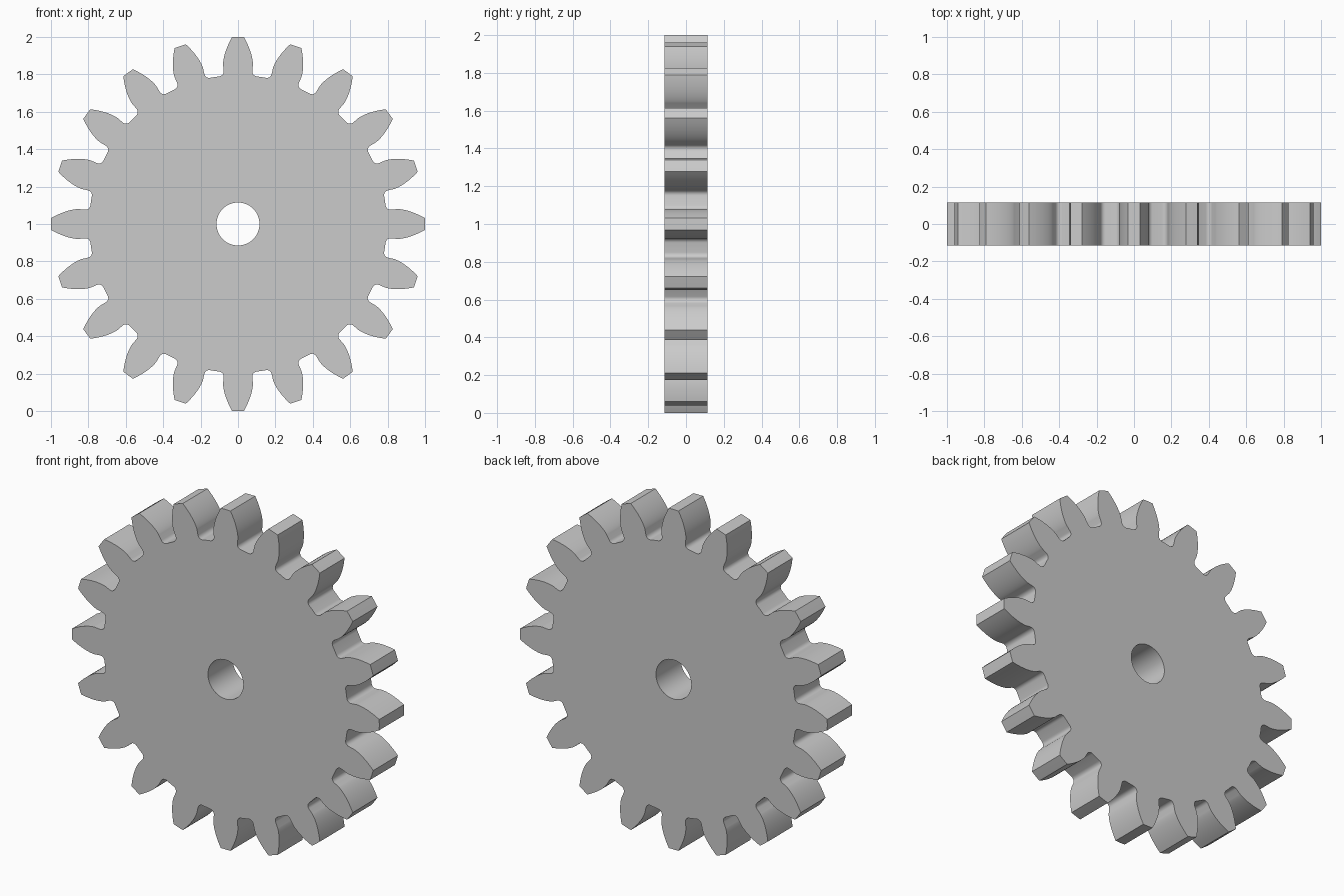
import bpy
from math import sin, cos, tan, acos, asin, atan2, pi, radians, sqrt

if "Cube" in bpy.data.objects:
    bpy.data.objects.remove(bpy.data.objects["Cube"])

TEETH = 20
R_TIP = 1.0
MODULE = 2 * R_TIP / (TEETH + 2)
R_PITCH = MODULE * TEETH / 2
R_ROOT = R_PITCH - 1.25 * MODULE
R_BASE = R_PITCH * cos(radians(20))
FILLET = 0.026
HALF_WIDTH = 0.115
R_BORE = 0.115


def inv(a):
    return tan(a) - a


# Half tooth in polar form (radius, angle from tooth axis), root to tip
base_half = pi / (2 * TEETH) + inv(radians(20))
rc = R_ROOT + FILLET
ac = base_half + asin(FILLET / rc)
half = [(R_ROOT, pi / TEETH)]
cx, cy = rc * cos(ac), rc * sin(ac)
for i in range(7):
    # fillet arc from the root circle round to the radial flank
    t = (ac + pi) + (base_half - pi / 2 + 2 * pi - ac - pi) * i / 6
    x, y = cx + FILLET * cos(t), cy + FILLET * sin(t)
    half.append((sqrt(x * x + y * y), atan2(y, x)))
for i in range(13):
    # involute flank
    r = R_BASE + (R_TIP - R_BASE) * (i / 12) ** 1.5
    half.append((r, base_half - inv(acos(min(1, R_BASE / r)))))

# Full tooth: one flank, tip, mirrored flank
tooth = [(r, -a) for r, a in half] + [(R_TIP, 0)] + [(r, a) for r, a in reversed(half[1:])]
outline = []
for k in range(TEETH):
    for r, a in tooth:
        t = a + 2 * pi * k / TEETH
        outline.append((r * cos(t), r * sin(t)))
bore = [(R_BORE * cos(2 * pi * i / 64), R_BORE * sin(2 * pi * i / 64)) for i in range(64)]

# Filled 2D profile with bore, extruded to the gear's width
curve = bpy.data.curves.new("gear_profile", 'CURVE')
curve.dimensions = '2D'
curve.fill_mode = 'BOTH'
curve.extrude = HALF_WIDTH
for loop in (outline, bore):
    s = curve.splines.new('POLY')
    s.points.add(len(loop) - 1)
    for p, (x, y) in zip(s.points, loop):
        p.co = (x, y, 0, 1)
    s.use_cyclic_u = True

gear = bpy.data.objects.new("spur_gear", curve)
bpy.context.collection.objects.link(gear)
gear.rotation_euler = (pi / 2, 0, 0)
gear.location = (0, 0, 1)
bpy.context.view_layer.objects.active = gear
gear.select_set(True)
bpy.ops.object.convert(target='MESH')
gear = bpy.context.object

# Weld caps to the rim and smooth the curved flanks
bpy.ops.object.mode_set(mode='EDIT')
bpy.ops.mesh.select_all(action='SELECT')
bpy.ops.mesh.remove_doubles(threshold=0.0002)
bpy.ops.mesh.normals_make_consistent(inside=False)
bpy.ops.object.mode_set(mode='OBJECT')
bpy.ops.object.transform_apply(location=False, rotation=True, scale=True)
bpy.ops.object.shade_smooth_by_angle(angle=radians(30))
